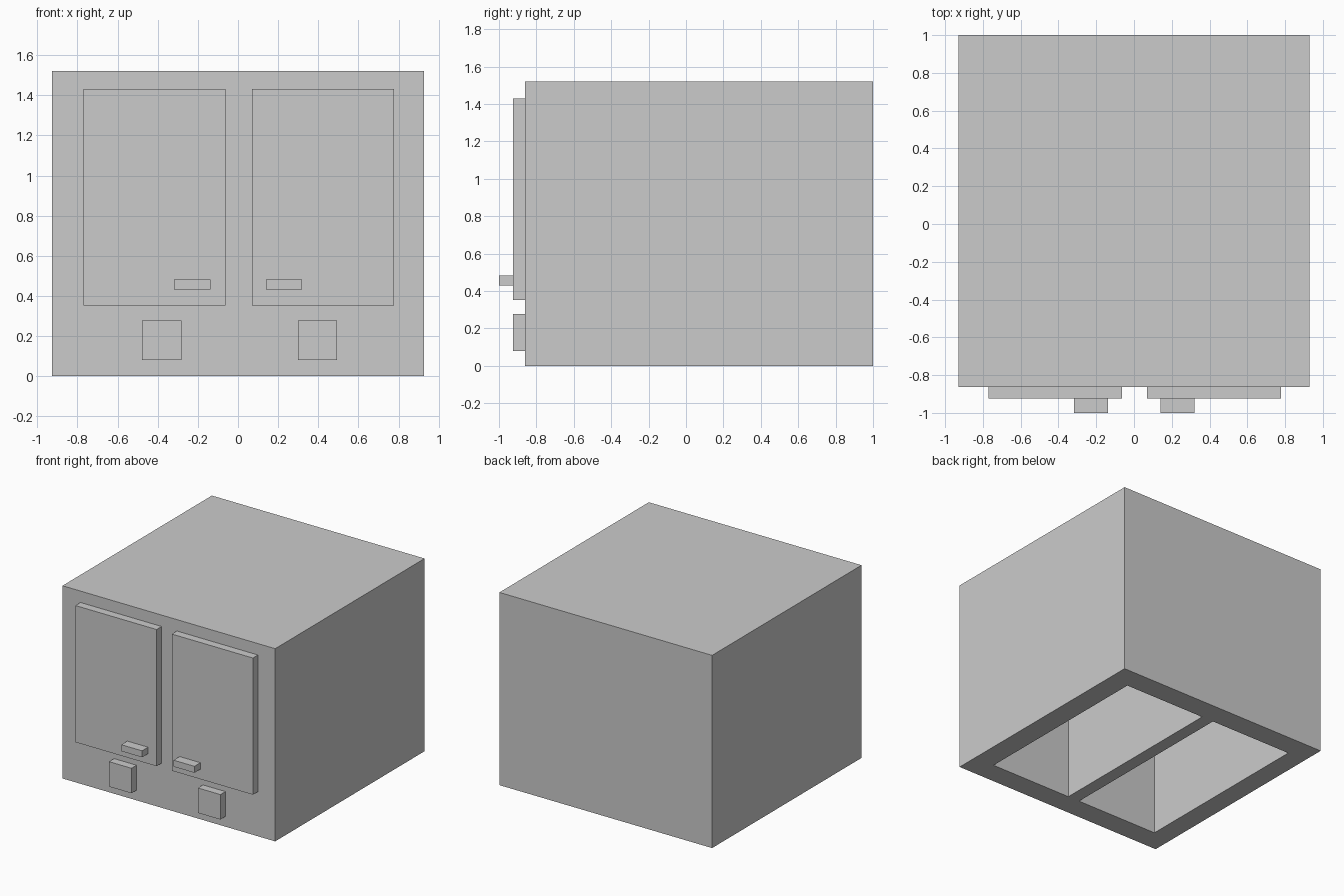
import bpy
import bmesh
from mathutils import Vector

if "Cube" in bpy.data.objects:
    bpy.data.objects.remove(bpy.data.objects["Cube"])


def box(name, lo, hi):
    """Box spanning two opposite corners."""
    lo, hi = Vector(lo), Vector(hi)
    bm = bmesh.new()
    bmesh.ops.create_cube(bm, size=1)
    for v in bm.verts:
        v.co = Vector(v.co[i] * (hi - lo)[i] for i in range(3))
    mesh = bpy.data.meshes.new(name)
    bm.to_mesh(mesh)
    bm.free()
    ob = bpy.data.objects.new(name, mesh)
    ob.location = (lo + hi) / 2
    bpy.context.collection.objects.link(ob)
    return ob


FRONT = -0.862     # front wall of the body
PANEL = -0.925     # outer face of doors and lower panels

# Body block
body = box("body", (-0.928, FRONT, 0), (0.928, 1, 1.52))

# Two deep compartments, open underneath
cutters = []
for side, x0, x1 in (("left", -0.768, -0.055), ("right", 0.047, 0.755)):
    cutter = box(side + "_compartment_cutter", (x0, -0.685, -0.2), (x1, 0.825, 1.36))
    cutter.hide_render = True
    mod = body.modifiers.new(side + "_compartment", "BOOLEAN")
    mod.operation = "DIFFERENCE"
    mod.solver = "EXACT"
    mod.object = cutter
    cutters.append(cutter)

bpy.context.view_layer.objects.active = body
for mod in list(body.modifiers):
    bpy.ops.object.modifier_apply(modifier=mod.name)
for cutter in cutters:
    bpy.data.objects.remove(cutter)

# Doors, handles and small lower panels: (side, door x, handle x, panel x)
for side, door, handle, panel in (
    ("left", (-0.771, -0.063), (-0.318, -0.137), (-0.478, -0.282)),
    ("right", (0.07, 0.778), (0.139, 0.32), (0.298, 0.494)),
):
    box(side + "_door", (door[0], PANEL, 0.352), (door[1], FRONT, 1.43))
    box(side + "_handle", (handle[0], -1, 0.431), (handle[1], PANEL, 0.482))
    box(side + "_lower_panel", (panel[0], PANEL, 0.08), (panel[1], FRONT, 0.277))
